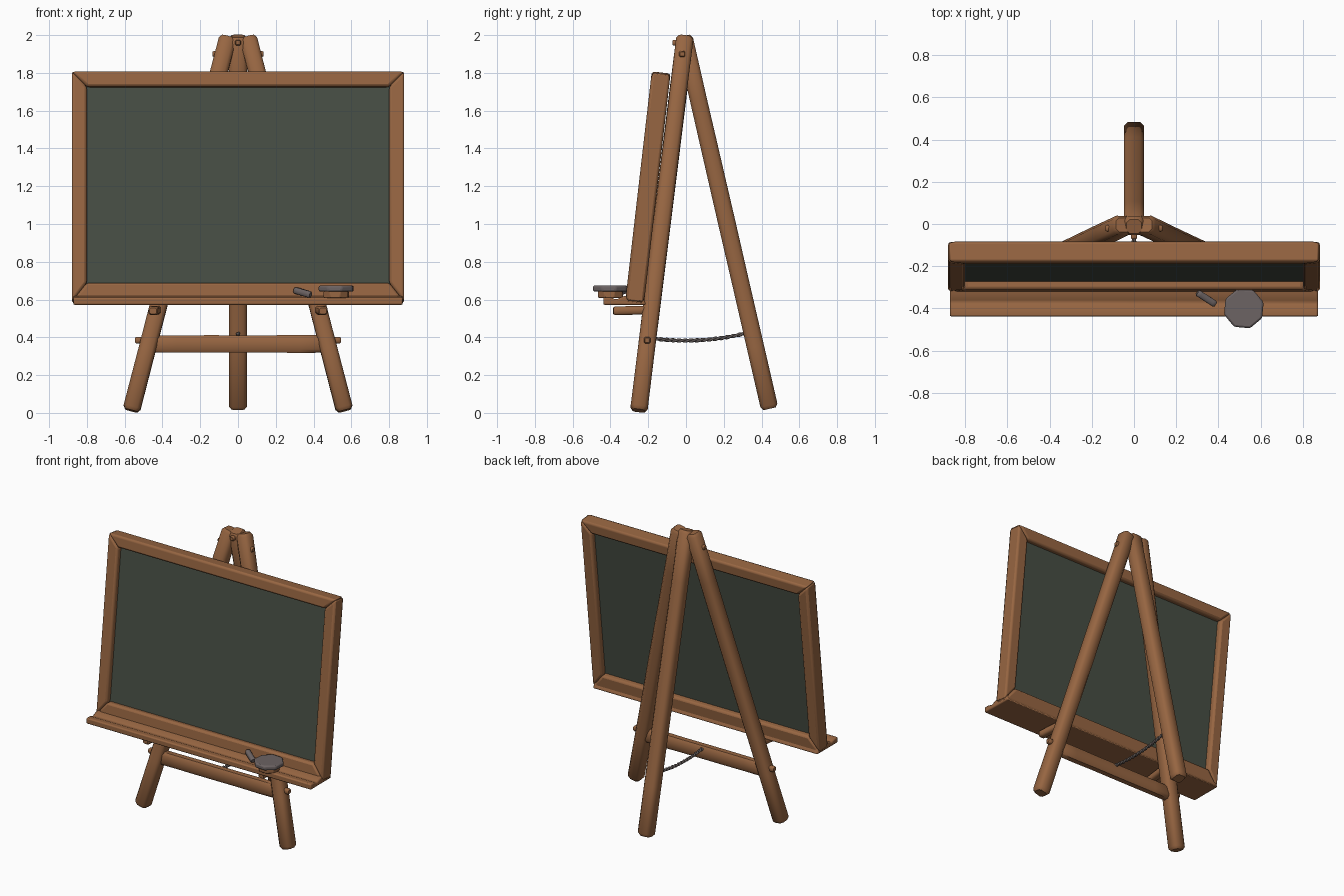
import bpy, bmesh, math, random
from mathutils import Vector, Matrix

random.seed(4)
cube = bpy.data.objects.get("Cube")
if cube:
    bpy.data.objects.remove(cube, do_unlink=True)


def material(name, rgb):
    m = bpy.data.materials.new(name)
    m.use_nodes = True
    m.diffuse_color = (*rgb, 1)
    m.node_tree.nodes["Principled BSDF"].inputs["Base Color"].default_value = (*rgb, 1)
    return m


WOOD = material("warm wood", (0.31, 0.132, 0.054))
SLATE = material("green slate", (0.062, 0.076, 0.057))
GREY = material("chalk grey", (0.15, 0.125, 0.125))
ROPE = material("rope grey", (0.12, 0.10, 0.095))


def finish(name, bm, mat, bevel=0, angle=40):
    """Turn a bmesh into a named, coloured, softly shaded object."""
    bmesh.ops.recalc_face_normals(bm, faces=bm.faces)
    mesh = bpy.data.meshes.new(name)
    bm.to_mesh(mesh)
    bm.free()
    mesh.materials.append(mat)
    ob = bpy.data.objects.new(name, mesh)
    bpy.context.collection.objects.link(ob)
    if bevel:
        mod = ob.modifiers.new("soft edges", "BEVEL")
        mod.width, mod.segments = bevel, 2
    bpy.ops.object.select_all(action="DESELECT")
    ob.select_set(True)
    bpy.context.view_layer.objects.active = ob
    bpy.ops.object.shade_smooth_by_angle(angle=math.radians(angle))
    return ob


def beam(name, a, b, wide, deep, side=(1, 0, 0), mat=WOOD, wobble=0.03):
    """Hand-cut timber: chamfered section swept from a to b with rounded ends."""
    a, b = Vector(a), Vector(b)
    d = (b - a).normalized()
    v = d.cross(Vector(side)).normalized()
    u = v.cross(d)
    length, cut = (b - a).length, 0.6
    end = min(wide, deep) * 0.2
    stops = [(0, 0.72), (end, 1)]
    stops += [(length * i / 6, 1 + random.uniform(-wobble, wobble)) for i in range(1, 6)]
    stops += [(length - end, 1), (length, 0.72)]
    shape = [(1, -cut), (1, cut), (cut, 1), (-cut, 1),
             (-1, cut), (-1, -cut), (-cut, -1), (cut, -1)]
    bm = bmesh.new()
    rings = [[bm.verts.new(a + d * t + u * (p * wide / 2 * s) + v * (q * deep / 2 * s))
              for p, q in shape] for t, s in stops]
    for r0, r1 in zip(rings, rings[1:]):
        for i in range(8):
            j = (i + 1) % 8
            bm.faces.new((r0[i], r0[j], r1[j], r1[i]))
    bm.faces.new(rings[0])
    bm.faces.new(rings[-1])
    return finish(name, bm, mat, angle=50)


def prism(name, outline, to3d, lo, hi, mat, bevel=0):
    """Extrude a 2D outline between two depths; to3d maps (p, q, depth)."""
    bm = bmesh.new()
    ends = [[bm.verts.new(to3d(p, q, w)) for p, q in outline] for w in (lo, hi)]
    n = len(outline)
    for i in range(n):
        j = (i + 1) % n
        bm.faces.new((ends[0][i], ends[0][j], ends[1][j], ends[1][i]))
    bm.faces.new(ends[0])
    bm.faces.new(ends[1])
    return finish(name, bm, mat, bevel)


def disc(name, centre, radius, height, sides, mat, bevel=0):
    bm = bmesh.new()
    bmesh.ops.create_cone(bm, cap_ends=True, segments=sides, radius1=radius,
                          radius2=radius, depth=height,
                          matrix=Matrix.Translation(centre) @ Matrix.Rotation(0.3, 4, "Z"))
    return finish(name, bm, mat, bevel)


# Tripod
for s, tag in ((1, "left"), (-1, "right")):
    beam("front_leg_" + tag, (s * 0.565, -0.25, 0.012), (s * 0.052, -0.005, 1.992), 0.092, 0.092)
    beam("top_peg_" + tag, (s * 0.04, -0.02, 1.9), (s * 0.135, -0.02, 1.9), 0.032, 0.032, (0, 0, 1))
    beam("crossbar_peg_" + tag, (s * 0.42, -0.205, 0.385), (s * 0.545, -0.205, 0.385),
         0.035, 0.035, (0, 0, 1))
    beam("ledge_dowel_" + tag, (s * 0.45, -0.385, 0.54), (s * 0.43, -0.18, 0.545), 0.05, 0.045)
beam("back_leg", (0, 0.443, 0.022), (0, -0.012, 1.995), 0.096, 0.092)
beam("top_front_peg", (0, -0.072, 1.96), (0, 0, 1.96), 0.03, 0.03)
beam("crossbar", (-0.49, -0.205, 0.365), (0.49, -0.205, 0.365), 0.092, 0.06, (0, 0, 1))

# Board, leaning back against the front legs
LEAN = Matrix.Translation((0, -0.272, 0.585)) @ Matrix.Rotation(-0.115, 4, "X")


def on_board(x, up, depth):
    return LEAN @ Vector((x, depth, up))


W, H, IN, LOW, HIGH = 0.88, 1.225, 0.8, 0.1, 1.145
outer = [(-W, 0), (W, 0), (W, H), (-W, H)]
inner = [(-IN, LOW), (IN, LOW), (IN, HIGH), (-IN, HIGH)]
for i, tag in enumerate(("bottom_rail", "left_stile", "top_rail", "right_stile")):
    j = (i + 1) % 4
    prism("frame_" + tag, [outer[i], outer[j], inner[j], inner[i]],
          on_board, -0.05, 0.05, WOOD, 0.014)
prism("slate_panel", [(-IN - 0.02, LOW - 0.02), (IN + 0.02, LOW - 0.02),
                      (IN + 0.02, HIGH + 0.02), (-IN - 0.02, HIGH + 0.02)],
      on_board, -0.012, 0.012, SLATE)

# Chalk ledge with a shallow groove
ledge = [(-0.438, 0.572), (-0.438, 0.612), (-0.40, 0.612), (-0.37, 0.6),
         (-0.33, 0.618), (-0.23, 0.618), (-0.21, 0.572)]
prism("chalk_ledge", ledge, lambda y, z, x: Vector((x, y, z)), -0.872, 0.872, WOOD, 0.008)

# Eraser and chalk
disc("eraser_base", (0.52, -0.4, 0.627), 0.07, 0.035, 8, WOOD, 0.005)
disc("eraser_pad", (0.52, -0.4, 0.658), 0.098, 0.032, 8, GREY, 0.009)
beam("chalk_stick", (0.30, -0.325, 0.65), (0.385, -0.38, 0.625), 0.034, 0.032, (0, 0, 1), GREY)

# Rope tying the crossbar to the back leg: two strands twisted round a sagging line
for strand in range(2):
    curve = bpy.data.curves.new("rope_strand", "CURVE")
    curve.dimensions = "3D"
    curve.bevel_depth, curve.bevel_resolution = 0.007, 1
    line = curve.splines.new("POLY")
    line.points.add(60)
    for k, pt in enumerate(line.points):
        t = k / 60
        turn = t * 16 * math.pi + strand * math.pi
        pt.co = (0.005 * math.cos(turn), -0.18 + 0.51 * t,
                 0.395 + 0.03 * t - 0.1 * t * (1 - t) + 0.005 * math.sin(turn), 1)
    curve.materials.append(ROPE)
    rope = bpy.data.objects.new("rope_strand_%d" % (strand + 1), curve)
    bpy.context.collection.objects.link(rope)
